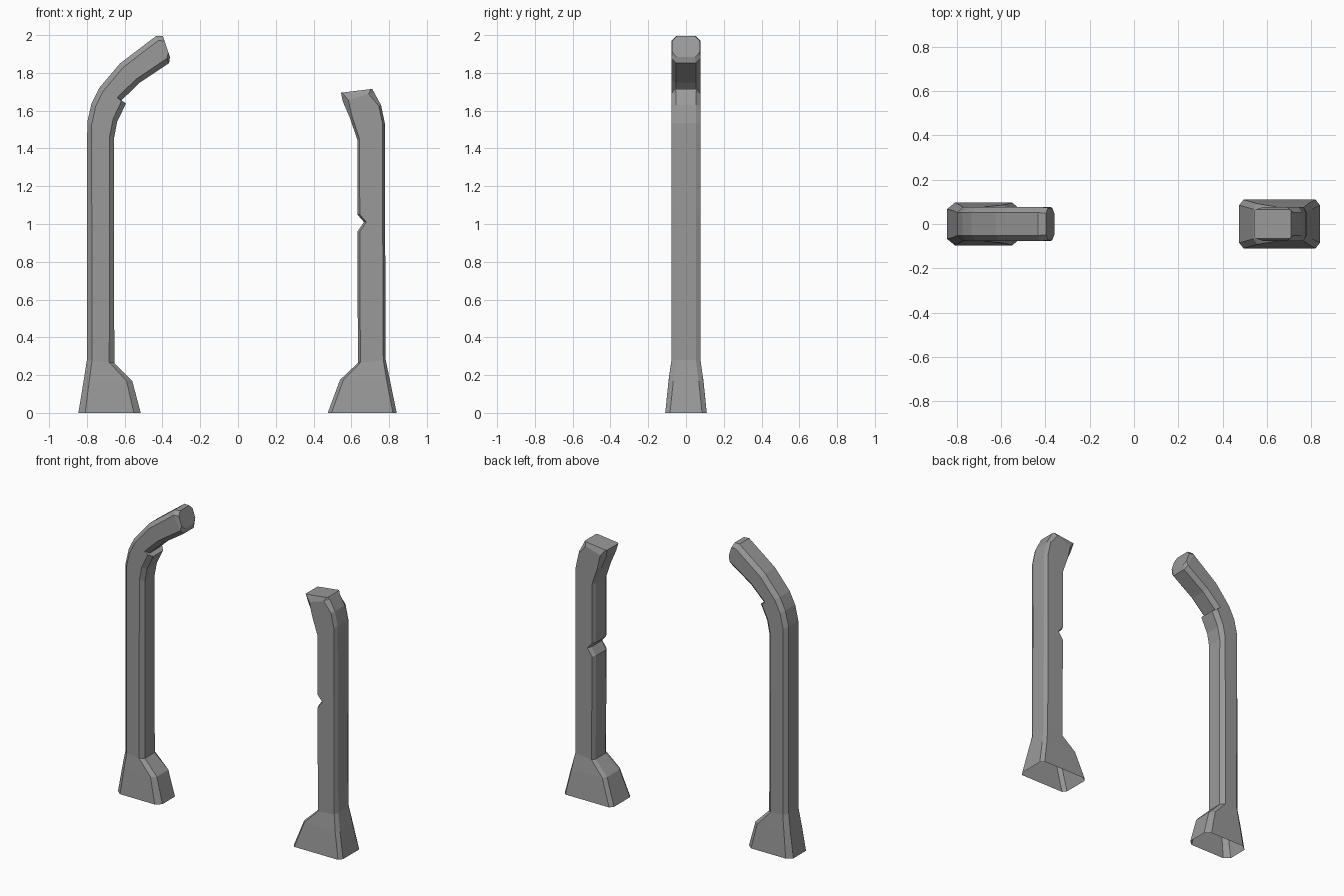
import bpy, bmesh
from mathutils import Vector

cube = bpy.data.objects.get("Cube")
if cube:
    bpy.data.objects.remove(cube, do_unlink=True)

GREY = (0.32, 0.32, 0.32, 1.0)
stone = bpy.data.materials.new("stone_grey")
stone.use_nodes = True
stone.diffuse_color = GREY
stone.node_tree.nodes["Principled BSDF"].inputs["Base Color"].default_value = GREY


def pillar(name, sections):
    """Loft chamfered rectangles; section = outer (x, z), inner (x, z), half depth, chamfer along, chamfer in y."""
    bm = bmesh.new()
    rings = []
    for outer, inner, w, c, cy in sections:
        o = Vector((outer[0], 0, outer[1]))
        i = Vector((inner[0], 0, inner[1]))
        u = (i - o).normalized() * c
        side = [(o, w - cy), (o + u, w), (i - u, w), (i, w - cy)]
        loop = side + [(p, -y) for p, y in reversed(side)]
        rings.append([bm.verts.new(p + Vector((0, y, 0))) for p, y in loop])
    for a, b in zip(rings, rings[1:]):
        for k in range(8):
            n = (k + 1) % 8
            bm.faces.new((a[k], a[n], b[n], b[k]))
    bm.faces.new(rings[-1])        # closed tip, open foot
    bmesh.ops.recalc_face_normals(bm, faces=bm.faces[:])
    # the open foot can mislead the recalculation, so check the tip
    bm.faces.ensure_lookup_table()
    if bm.faces[-1].normal.z < 0:
        bmesh.ops.reverse_faces(bm, faces=bm.faces[:])
    mesh = bpy.data.meshes.new(name)
    bm.to_mesh(mesh)
    bm.free()
    mesh.materials.append(stone)
    obj = bpy.data.objects.new(name, mesh)
    bpy.context.collection.objects.link(obj)
    return obj


D, CY = 0.077, 0.025   # shaft half depth and its chamfer

# Tall pillar with a long curved arm
T = 0.027
pillar("tall_arched_pillar", [
    ((-0.845, 0), (-0.515, 0), 0.097, 0.036, 0.03),
    ((-0.818, 0.165), (-0.56, 0.17), 0.086, 0.03, CY),
    ((-0.80, 0.28), (-0.655, 0.265), D, T, CY),
    ((-0.798, 1.54), (-0.656, 1.455), D, T, CY),
    ((-0.775, 1.64), (-0.64, 1.54), D, T, CY),
    ((-0.735, 1.72), (-0.593, 1.638), D, T, CY),
    ((-0.718, 1.74), (-0.62, 1.652), D, T, CY),
    ((-0.625, 1.85), (-0.52, 1.748), D, T, CY),
    ((-0.434, 1.995), (-0.365, 1.852), D, T, CY),
    ((-0.397, 1.995), (-0.36, 1.884), D - 0.004, T, CY),
])

# Short broken pillar with a notch in its inner side
S = 0.013
pillar("short_broken_pillar", [
    ((0.84, 0), (0.475, 0), 0.11, 0.02, CY),
    ((0.805, 0.17), (0.54, 0.175), 0.092, 0.018, CY),
    ((0.782, 0.28), (0.635, 0.265), D, S, CY),
    ((0.779, 0.96), (0.632, 0.96), D, S, CY),
    ((0.779, 1.01), (0.667, 1.01), D, S, CY),
    ((0.779, 1.05), (0.632, 1.05), D, S, CY),
    ((0.777, 1.535), (0.632, 1.445), D, S, CY),
    ((0.757, 1.63), (0.593, 1.56), D, S, CY),
    ((0.72, 1.698), (0.555, 1.648), D, 0.03, CY),
    ((0.71, 1.715), (0.545, 1.695), 0.066, 0.006, 0.006),
])
